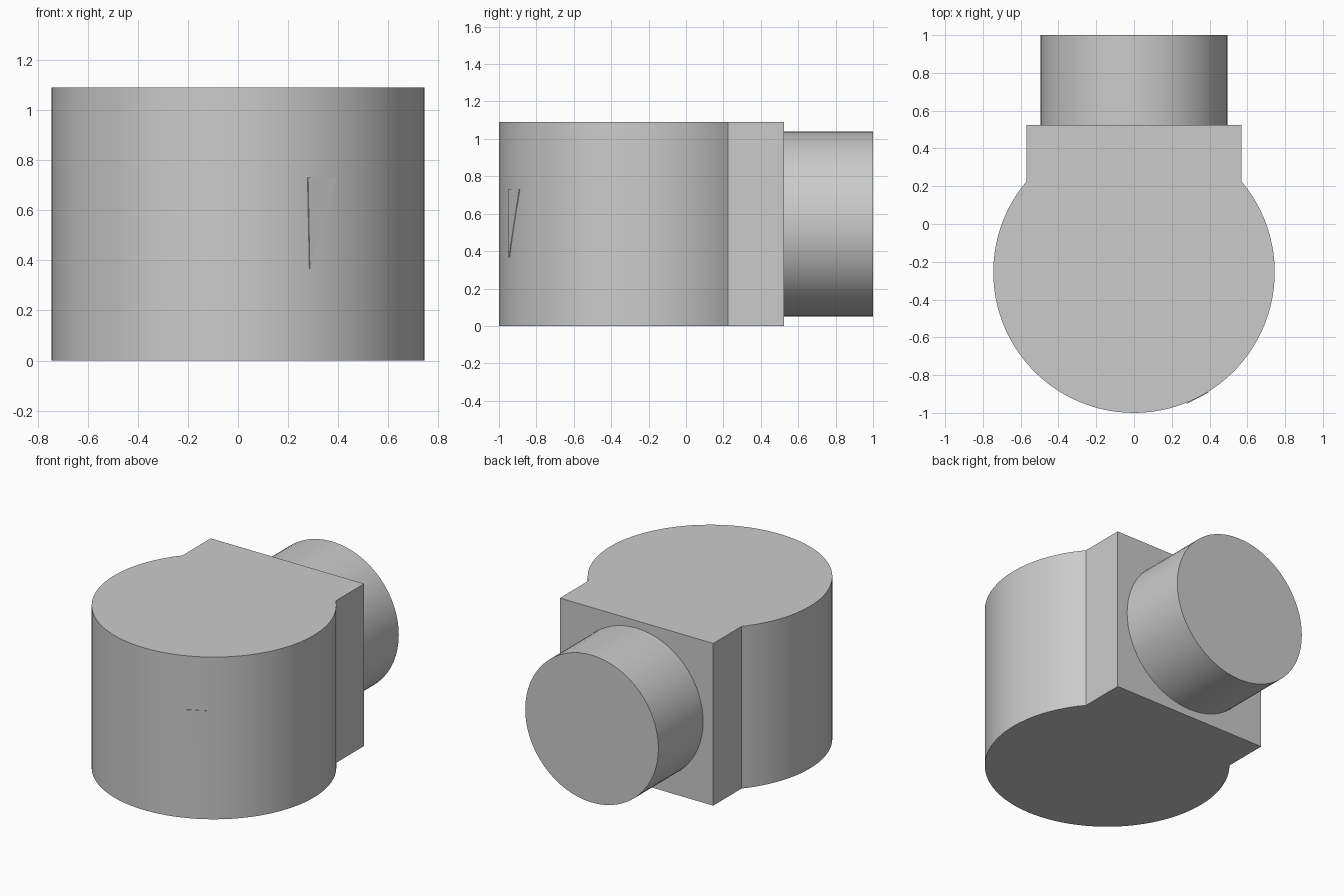
import bpy, bmesh, math
from mathutils import Vector

cube = bpy.data.objects.get("Cube")
if cube:
    bpy.data.objects.remove(cube, do_unlink=True)

# One plain grey for the whole fitting
grey = bpy.data.materials.new("plain grey")
grey.use_nodes = True
colour = (0.6, 0.6, 0.6, 1)
grey.diffuse_color = colour
grey.node_tree.nodes["Principled BSDF"].inputs["Base Color"].default_value = colour


def extrude_outline(name, points, direction):
    """Solid made by pushing a closed planar outline along a direction."""
    bm = bmesh.new()
    face = bm.faces.new([bm.verts.new(p) for p in points])
    result = bmesh.ops.extrude_face_region(bm, geom=[face], use_keep_orig=True)
    moved = [v for v in result["geom"] if isinstance(v, bmesh.types.BMVert)]
    bmesh.ops.translate(bm, verts=moved, vec=direction)
    bmesh.ops.recalc_face_normals(bm, faces=bm.faces)
    mesh = bpy.data.meshes.new(name)
    bm.to_mesh(mesh)
    bm.free()
    mesh.materials.append(grey)
    obj = bpy.data.objects.new(name, mesh)
    bpy.context.collection.objects.link(obj)
    bpy.ops.object.select_all(action="DESELECT")
    obj.select_set(True)
    bpy.context.view_layer.objects.active = obj
    bpy.ops.object.shade_smooth_by_angle(angle=math.radians(30))
    return obj


RADIUS, CENTRE_Y, HEIGHT = 0.745, -0.255, 1.09
BLOCK_HALF, BLOCK_BACK = 0.57, 0.525
PEG_RADIUS, PEG_END = 0.495, 1.0

# Round body running into a square block at the back
start = math.acos(BLOCK_HALF / RADIUS)
sweep = math.pi + 2 * start
steps = 72
outline = [Vector((BLOCK_HALF, BLOCK_BACK, 0)), Vector((-BLOCK_HALF, BLOCK_BACK, 0))]
for i in range(steps + 1):
    a = math.pi - start + sweep * i / steps
    outline.append(Vector((RADIUS * math.cos(a), CENTRE_Y + RADIUS * math.sin(a), 0)))
extrude_outline("body", outline, Vector((0, 0, HEIGHT)))

# Round peg standing out of the back face
ring = [Vector((PEG_RADIUS * math.cos(a), BLOCK_BACK - 0.01,
                HEIGHT / 2 + PEG_RADIUS * math.sin(a)))
        for a in (math.tau * i / 64 for i in range(64))]
extrude_outline("peg", ring, Vector((0, PEG_END - BLOCK_BACK + 0.01, 0)))

# Thin raised wedge on the front of the round wall
wedge = [Vector((0.28, -0.952, 0.73)), Vector((0.395, -0.892, 0.73)),
         Vector((0.287, -0.948, 0.365))]
extrude_outline("front_wedge", wedge, Vector((-0.004, 0.008, 0)))
